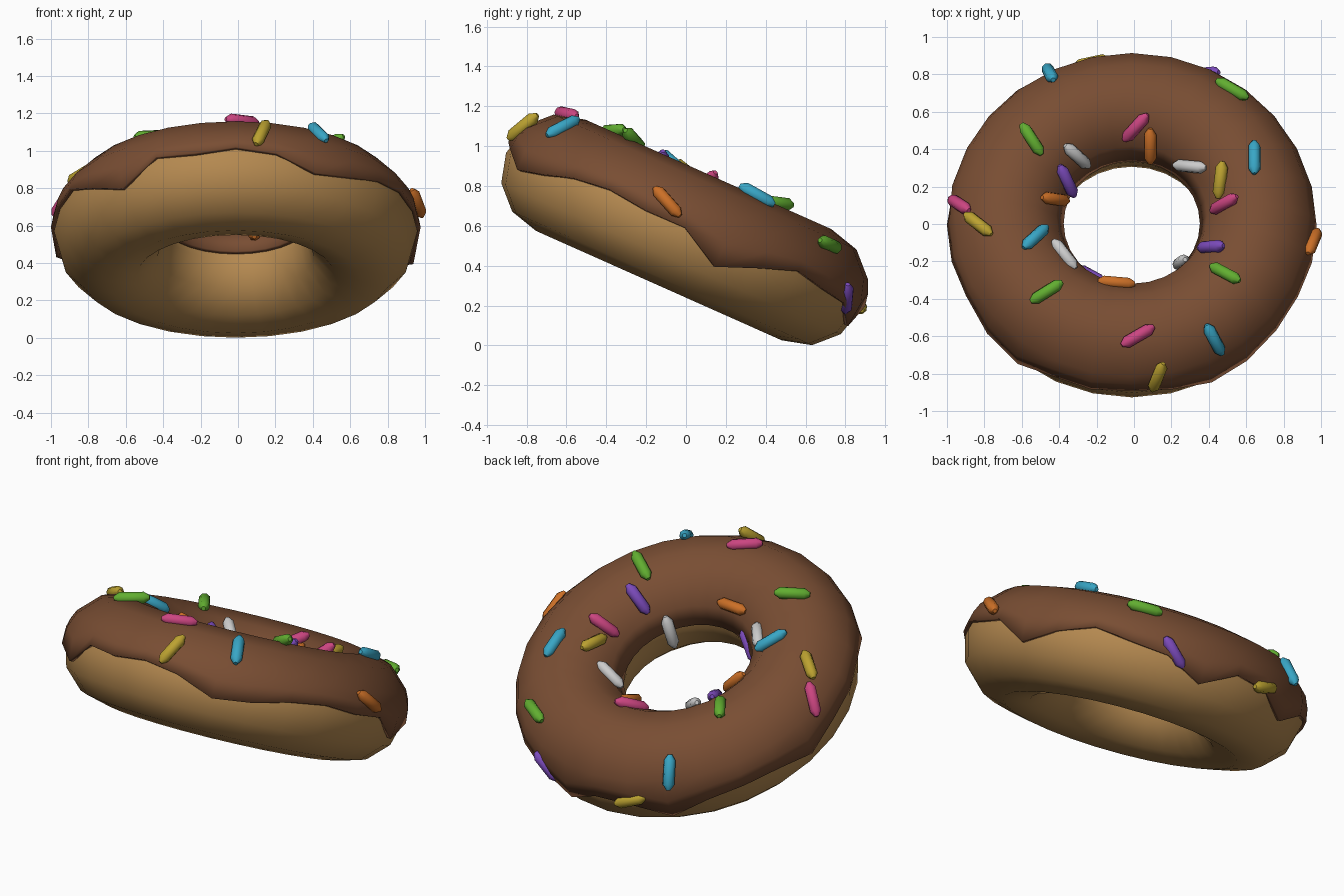
import bpy, bmesh, math
from mathutils import Vector, Matrix
from mathutils.bvhtree import BVHTree

if "Cube" in bpy.data.objects:
    bpy.data.objects.remove(bpy.data.objects["Cube"])

SEG = 28                       # steps around the ring
R, r, ri = 0.675, 0.297, 0.314  # ring radius, dough radius, icing radius
TILT = Matrix.Translation((-0.012, -0.015, 0.571)) @ Matrix.Rotation(math.radians(-24), 4, 'X')


def material(name, col):
    m = bpy.data.materials.new(name)
    m.diffuse_color = (*col, 1)
    m.use_nodes = True
    m.node_tree.nodes["Principled BSDF"].inputs["Base Color"].default_value = m.diffuse_color
    return m


def ring_point(i, a, rad):
    # i counts from the front (-y) towards +x
    p = 2 * math.pi * i / SEG
    a = math.radians(a)
    d = R + rad * math.cos(a)
    return TILT @ Vector((d * math.sin(p), -d * math.cos(p), rad * math.sin(a)))


def sweep(columns, rad, closed):
    # skin a list of tube angles per ring step
    bm = bmesh.new()
    grid = [[bm.verts.new(ring_point(i, a, rad)) for a in col] for i, col in enumerate(columns)]
    n = len(columns[0])
    for i in range(SEG):
        p, q = grid[i], grid[(i + 1) % SEG]
        for j in range(n if closed else n - 1):
            k = (j + 1) % n
            bm.faces.new((p[j], q[j], q[k], p[k]))
    bm.normal_update()
    return bm


def add_object(name, bm, mat):
    me = bpy.data.meshes.new(name)
    bm.to_mesh(me)
    me.materials.append(mat)
    ob = bpy.data.objects.new(name, me)
    bpy.context.collection.objects.link(ob)
    return ob


def smooth(ob, angle):
    bpy.ops.object.select_all(action='DESELECT')
    ob.select_set(True)
    bpy.context.view_layer.objects.active = ob
    bpy.ops.object.shade_smooth_by_angle(angle=math.radians(angle))


# Dough ring
dough_bm = sweep([[a * 30 for a in range(12)]] * SEG, r, True)
dough = add_object("dough", dough_bm, material("dough", (0.46, 0.25, 0.08)))
smooth(dough, 60)

# Icing shell with a wavy, dripping outer edge (edge angle per ring step)
edge = [10, 5, -10, -5, 4, 8, 4, 4, -18, -2, 10, 4, 0, -18,
        5, 2, -18, 0, 3, 2, -10, 4, 6, 10, -4, -17, 7, 5]
icing_bm = sweep([[e, (e + 30) / 2, 30, 60, 90, 120, 150, 172] for e in edge], ri, False)
tree = BVHTree.FromBMesh(icing_bm)
icing = add_object("icing", icing_bm, material("icing", (0.19, 0.075, 0.033)))
shell = icing.modifiers.new("thickness", 'SOLIDIFY')
shell.thickness = 0.022
shell.offset = -1
smooth(icing, 60)

# Sprinkle shape: eight-sided rod with tapered ends, along x
rod = bmesh.new()
rings = [[rod.verts.new((x, w * math.cos(k * math.pi / 4), w * math.sin(k * math.pi / 4)))
          for k in range(8)] for x, w in ((-0.1, 0.012), (-0.068, 0.033), (0.068, 0.033), (0.1, 0.012))]
for p, q in zip(rings, rings[1:]):
    for k in range(8):
        rod.faces.new((p[k], p[(k + 1) % 8], q[(k + 1) % 8], q[k]))
rod.faces.new(rings[0])
rod.faces.new(rings[-1])
bmesh.ops.recalc_face_normals(rod, faces=rod.faces)

# Sprinkles: x, y and heading seen from the top
sprinkles = {
    "yellow": ((0.5, 0.36, 0.03), [(-.235, .9, 12), (.47, .235, 83), (-.83, -.005, -38), (.125, -.81, 68)]),
    "blue": ((0.04, 0.38, 0.56), [(-.445, .795, 117), (.64, .35, 90), (-.53, -.075, 42), (.425, -.615, -62)]),
    "purple": ((0.2, 0.07, 0.5), [(.4, .85, 5), (-.365, .23, -65), (-.21, -.245, -25), (.42, -.13, 5)]),
    "green": ((0.12, 0.42, 0.03), [(.52, .71, -30), (-.55, .45, -57), (.49, -.27, -28), (-.465, -.365, 32)]),
    "pink": ((0.6, 0.06, 0.22), [(.01, .52, 48), (.49, .105, 30), (-.925, .1, -33), (.02, -.6, 30)]),
    "orange": ((0.6, 0.16, 0.02), [(.09, .42, 90), (-.43, .13, -8), (-.095, -.325, -5), (.945, -.095, 67)]),
    "white": ((0.55, 0.55, 0.53), [(-.31, .365, -42), (.305, .31, -5), (-.38, -.17, -52), (.255, -.215, 22)]),
}
for name, (col, spots) in sprinkles.items():
    first = None
    mat = material(name, col)
    for x, y, h in spots:
        hit, n, _, _ = tree.ray_cast(Vector((x, y, 5)), Vector((0, 0, -1)))
        if hit is None:
            hit, n, _, _ = tree.find_nearest(Vector((x, y, 0.6 - 0.445 * y)))
        if n.z < 0:
            n = -n
        h = math.radians(h)
        dx, dy = math.cos(h), math.sin(h)
        t = Vector((dx, dy, -(n.x * dx + n.y * dy) / max(n.z, 0.1)))
        t = (t - n * t.dot(n)).normalized()
        if first is None:
            ob = first = add_object("sprinkle_" + name, rod, mat)
            smooth(ob, 40)
        else:
            ob = bpy.data.objects.new("sprinkle_" + name, first.data)
            bpy.context.collection.objects.link(ob)
        m = Matrix((t, n.cross(t), n)).transposed().to_4x4()
        ob.matrix_world = Matrix.Translation(hit + n * 0.013) @ m
